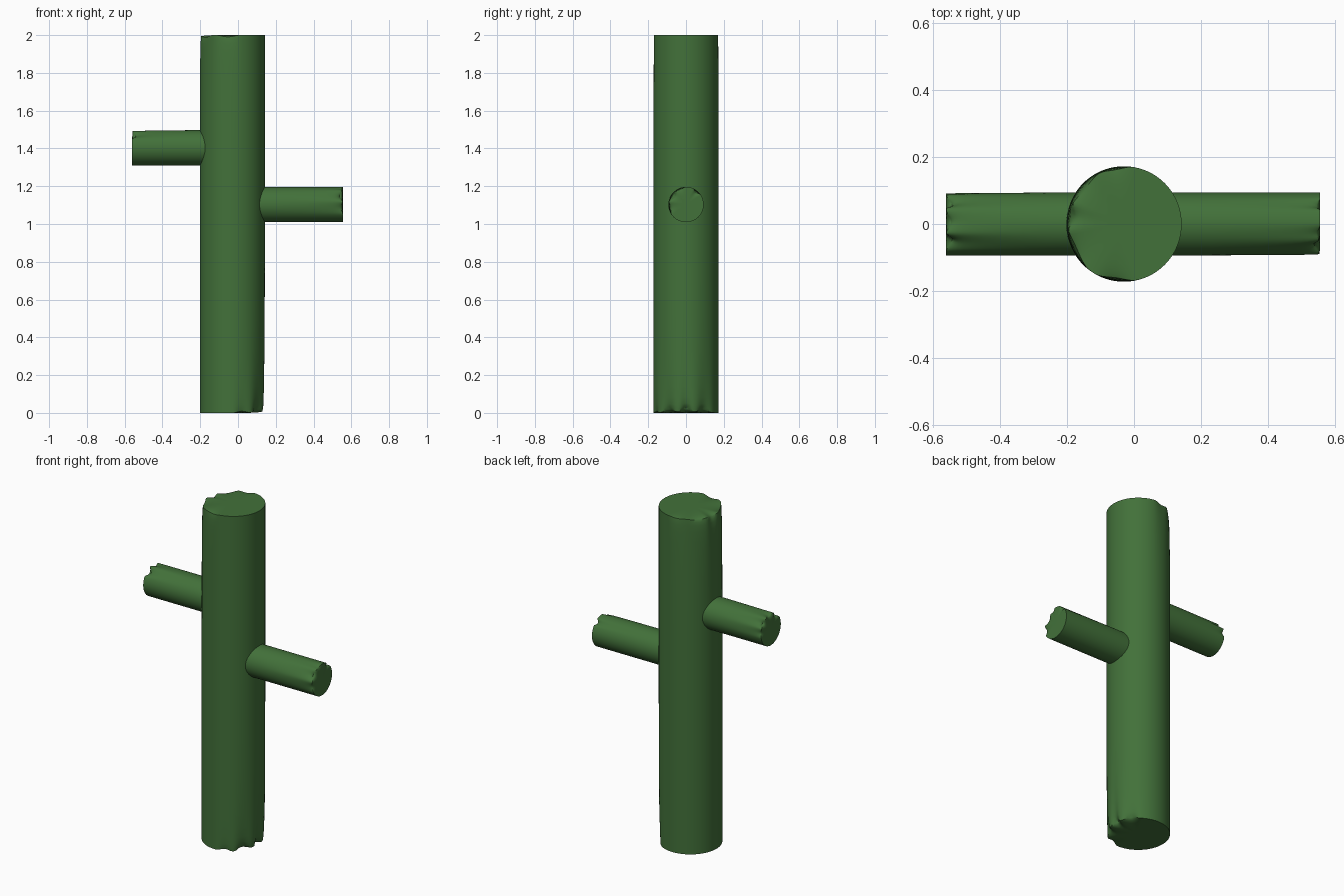
import bpy, bmesh, math
from mathutils import Matrix, Vector

cube = bpy.data.objects.get("Cube")
if cube:
    bpy.data.objects.remove(cube)

green = bpy.data.materials.new("bark_green")
colour = (0.055, 0.165, 0.042, 1)
green.diffuse_color = colour
green.use_nodes = True
green.node_tree.nodes["Principled BSDF"].inputs["Base Color"].default_value = colour

SIDES = 96


def bump(x):
    """Smooth hump: 1 at zero, 0 beyond one."""
    return (1 - x * x) ** 2 if abs(x) < 1 else 0.0


def angle_gap(a, b):
    return (a - b + math.pi) % math.tau - math.pi


def log(name, radius, length, chips, matrix):
    """Round log along local z. Each chip is (end, angle, half width, depth,
    reach): end 0 is the base, 1 the tip; depth is a share of the radius."""
    near = [0, .008, .02, .04, .07, .11, .17, .25, .35]
    side = [t * length for t in near] + [length * .5]
    side += [length * (1 - t) for t in reversed(near)]
    cap = [.25, .5, .7, .83, .92, .97]
    rings = [(0, f) for f in cap] + [(z, 1) for z in side]
    rings += [(length, f) for f in reversed(cap)]

    def place(z, f, a):
        r, lift = f, 0.0
        for end, mid, width, depth, reach in chips:
            d = length - z if end else z
            w = bump(angle_gap(a, mid) / width)
            if not w or d > length * .6:
                continue
            # groove down the side, rounded over and sunk at the rim
            r -= f ** 6 * depth * w * (.45 * math.exp(-d / reach)
                                      + .55 * math.exp(-d / (reach * .15)))
            sink = depth * radius * .9 * w * f ** 5 * math.exp(-d / (reach * .3))
            lift += -sink if end else sink
        return Vector((r * radius * math.cos(a), r * radius * math.sin(a), z + lift))

    bm = bmesh.new()
    loops = [[bm.verts.new(place(z, f, math.tau * i / SIDES)) for i in range(SIDES)]
             for z, f in rings]
    for low, high in zip(loops, loops[1:]):
        for i in range(SIDES):
            j = (i + 1) % SIDES
            bm.faces.new((low[i], low[j], high[j], high[i]))
    bm.faces.new(loops[0][::-1])
    bm.faces.new(loops[-1])
    bmesh.ops.transform(bm, matrix=matrix, verts=bm.verts)
    bmesh.ops.recalc_face_normals(bm, faces=bm.faces)
    mesh = bpy.data.meshes.new(name)
    bm.to_mesh(mesh)
    bm.free()
    mesh.materials.append(green)
    obj = bpy.data.objects.new(name, mesh)
    bpy.context.collection.objects.link(obj)
    bpy.ops.object.select_all(action='DESELECT')
    obj.select_set(True)
    bpy.context.view_layer.objects.active = obj
    bpy.ops.object.shade_smooth_by_angle(angle=math.radians(35))
    return obj


rad = math.radians

# Upright trunk, worn on the right at the top and on the left at the foot
trunk_chips = [(1, rad(a), rad(w), d, .16) for a, w, d in
               ((172, 16, .13), (205, 30, .08), (140, 32, .09), (262, 22, .06), (100, 20, .05))]
trunk_chips += [(0, rad(a), rad(w), d, .16) for a, w, d in
                ((0, 13, .14), (36, 18, .11), (-36, 18, .11), (-72, 16, .06), (0, 75, .05))]
log("trunk", .172, 2, trunk_chips, Matrix.Translation((-.03, 0, 0)))

# Left branch: local x points down, local y stays y
left_chips = [(1, rad(a), rad(w), d, .12) for a, w, d in
              ((235, 28, .22), (280, 25, .12), (200, 20, .1), (140, 15, .14))]
log("left_branch", .0935, .5, left_chips,
    Matrix.Translation((.055, 0, 1.103)) @ Matrix.Rotation(rad(90), 4, 'Y'))

# Right branch: local x points up, local y stays y
right_chips = [(1, rad(a), rad(w), d, .1) for a, w, d in
               ((-38, 22, .22), (5, 24, .17), (48, 20, .22), (85, 18, .1))]
log("right_branch", .0935, .46, right_chips,
    Matrix.Translation((-.1, 0, 1.403)) @ Matrix.Rotation(rad(-90), 4, 'Y'))
